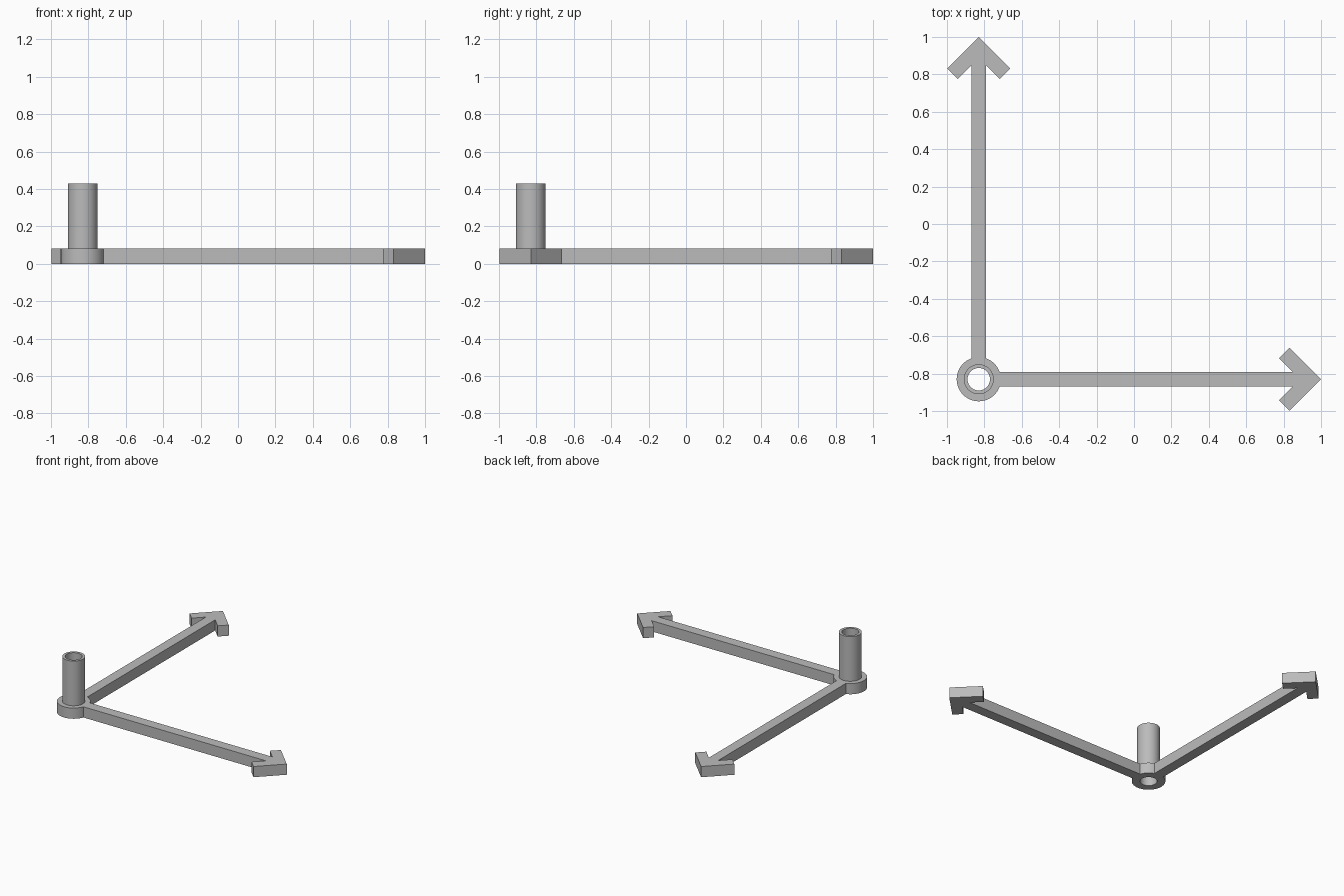
import bpy, bmesh
from math import pi, radians
from mathutils import Vector

cube = bpy.data.objects.get("Cube")
if cube:
    bpy.data.objects.remove(cube, do_unlink=True)

CORNER = Vector((-0.83, -0.83, 0))   # axis of the hub
THICK = 0.083                        # height of the flat plate
BORE, TUBE, COLLAR, TOP = 0.06, 0.08, 0.118, 0.43

grey = bpy.data.materials.new("plain grey")
grey.use_nodes = True
grey.diffuse_color = (0.5, 0.5, 0.5, 1)
grey.node_tree.nodes["Principled BSDF"].inputs["Base Color"].default_value = (0.5, 0.5, 0.5, 1)


def add_object(name, bm, angle=0):
    bmesh.ops.recalc_face_normals(bm, faces=bm.faces)
    mesh = bpy.data.meshes.new(name)
    bm.to_mesh(mesh)
    bm.free()
    mesh.materials.append(grey)
    obj = bpy.data.objects.new(name, mesh)
    obj.location = CORNER
    obj.rotation_euler.z = angle
    bpy.context.collection.objects.link(obj)
    return obj


# Hub: collar and hollow tube turned from one closed profile
bm = bmesh.new()
profile = [(BORE, 0), (COLLAR, 0), (COLLAR, THICK), (TUBE, THICK), (TUBE, TOP), (BORE, TOP)]
ring = [bm.verts.new((r, 0, z)) for r, z in profile]
edges = [bm.edges.new((ring[i - 1], ring[i])) for i in range(len(ring))]
bmesh.ops.spin(bm, geom=ring + edges, cent=(0, 0, 0), axis=(0, 0, 1),
               angle=2 * pi, steps=64, use_merge=True)
bmesh.ops.remove_doubles(bm, verts=bm.verts, dist=0.0001)
hub = add_object("hub_tube", bm)
bpy.ops.object.select_all(action='DESELECT')
hub.select_set(True)
bpy.context.view_layer.objects.active = hub
bpy.ops.object.shade_smooth_by_angle(angle=radians(30))


# Arms: flat arrows, outlined on one side and mirrored to the other
def add_arrow(name, angle):
    half = [(0.111, 0.04), (1.678, 0.04), (1.606, 0.112), (1.662, 0.168)]
    outline = half + [(1.83, 0)] + [(x, -y) for x, y in reversed(half)]
    bm = bmesh.new()
    face = bm.faces.new([bm.verts.new((x, y, 0)) for x, y in outline])
    extruded = bmesh.ops.extrude_face_region(bm, geom=[face])
    top = [v for v in extruded["geom"] if isinstance(v, bmesh.types.BMVert)]
    bmesh.ops.translate(bm, verts=top, vec=(0, 0, THICK))
    add_object(name, bm, angle)


add_arrow("side_arrow_arm", 0)
add_arrow("back_arrow_arm", pi / 2)
